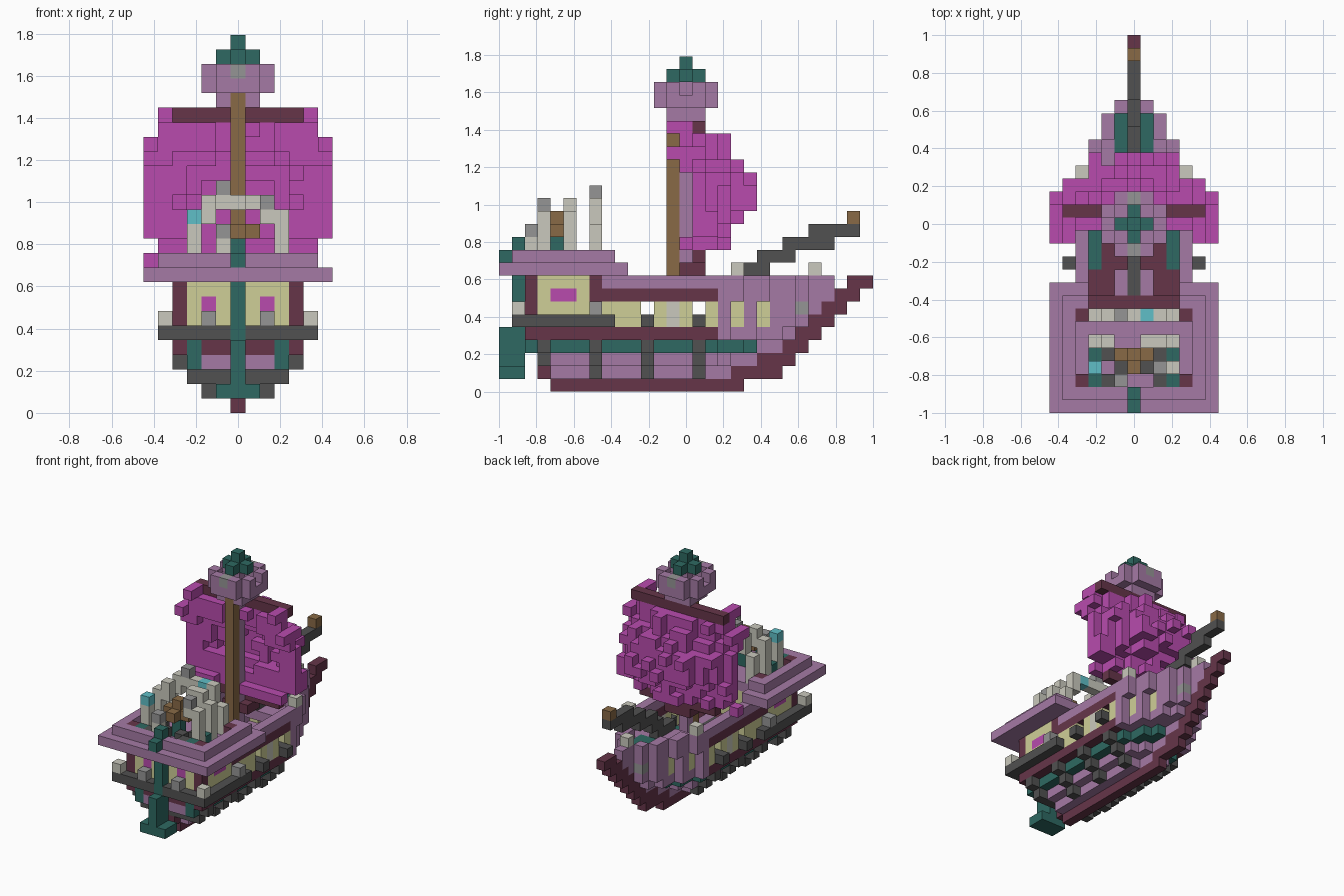
import bpy
import bmesh
import random
from mathutils import Vector

random.seed(4)
default = bpy.data.objects.get("Cube")
if default:
    bpy.data.objects.remove(default, do_unlink=True)

UNIT = 2 / 29          # edge of one block
BOW_END = 29

PALETTE = {
    "mauve": "a57aa5", "maroon": "663549", "teal": "2e6962", "charcoal": "515151",
    "magenta": "b84bae", "straw": "cfcf97", "bone": "cac9bd", "brown": "896a46",
    "cyan": "60bfc7", "grey": "959595",
}


def linear(byte):
    c = byte / 255
    return c / 12.92 if c < 0.04 else ((c + 0.055) / 1.055) ** 2.4


def make_material(name, code):
    colour = [linear(b) for b in bytes.fromhex(code)] + [1]
    mat = bpy.data.materials.new(name)
    mat.use_nodes = True
    mat.diffuse_color = colour
    mat.node_tree.nodes["Principled BSDF"].inputs["Base Color"].default_value = colour
    return mat


MATERIALS = {name: make_material(name, code) for name, code in PALETTE.items()}
blocks = {}            # (x, y, z) -> (part, colour)


def block(part, colour, x, y, z):
    blocks[x, y, z] = (part, colour)


def box(part, colour, xs, ys, zs):
    """Fill inclusive ranges; a single number means one layer."""
    spans = [(s, s) if isinstance(s, int) else s for s in (xs, ys, zs)]
    (a, b), (c, d), (e, f) = spans
    for x in range(a, b + 1):
        for y in range(c, d + 1):
            for z in range(e, f + 1):
                block(part, colour, x, y, z)


def pair(part, colour, x, ys, zs):
    """The same box on both sides."""
    box(part, colour, x, ys, zs)
    box(part, colour, -x, ys, zs)


# Hull outline: widest half-width and stem position of every layer
CAP = [0, 1, 2, 3, 4, 4, 4, 4, 4]
STEM = [4, 18, 20, 22, 23, 24, 25, 26, 26]
BOW_WINDOWS = (18, 20)


def half_width(y, z):
    # The upper bow drops straight down from the rail, with recessed windows
    gap = STEM[min(8, z + 2) if z > 3 else z] - y
    width = min(CAP[z], gap // 2 if gap > 2 else 0)
    return width - (z in (5, 6) and y in BOW_WINDOWS)


def hull_colour(x, y, z):
    if z == 3:
        return "teal" if abs(x) == 3 or y > 16 and y < 20 else "mauve"
    if z == 4:
        return "maroon" if y < 17 else "mauve"
    if z in (5, 6):
        return "straw" if y < 17 or y in BOW_WINDOWS else "mauve"
    if z == 7 and y < 17:
        return "maroon"
    return "mauve"


# Solid lower hull, hollow upper hull, foredeck
for z in range(1, 9):
    start = (4, 3, 2, 2)[z - 1] if z < 5 else 8
    for y in range(start, STEM[z]):
        w = half_width(y, z)
        for x in range(-w, w + 1):
            wall = abs(x) == w or abs(x) > half_width(y + 1, z)
            if z < 5 or wall:
                block("hull", hull_colour(x, y, z), x, y, z)
            elif z == 7 and y >= 17:
                plank = "teal" if abs(x) < 2 and y >= 20 else "mauve"
                block("foredeck", plank, x, y, z)
pair("hull", "teal", 3, 2, (3, 4))
pair("deck_trim", "teal", 3, (11, 13), 4)
pair("hull", "bone", 4, 13, (5, 6))
pair("bow_lamp", "grey", half_width(23, 6), 23, 6)

# Gun ports and guns
for y in (11, 15):
    for side in (-4, 4):
        blocks.pop((side, y, 6), None)
    pair("gun", "charcoal", 4, y, 5)
    pair("gun", "charcoal", 5, y, 5)

# Ribs
for y in (3, 7, 11, 15):
    for z in (1, 2, 3):
        if z > 1 or y > 3:
            pair("rib", "charcoal", z + 1, y, z)
box("rib", "charcoal", (-3, 3), 3, 2)

# Keel and stepped stem
box("keel", "maroon", 0, (4, 18), 0)
box("keel", "maroon", 0, 3, 1)
for z in range(1, 9):
    first = STEM[z] + (z == 8)
    last = min(BOW_END - 1, first + (3 if z == 1 else 2 if z == 2 else 1))
    box("keel", "maroon", 0, (first, last), z)

# Stern gallery and cabin
box("gallery", "charcoal", (-5, 5), (1, 8), 5)
box("gallery", "maroon", (-3, 3), 8, 5)
pair("gallery_post", "bone", 5, 1, 6)
pair("gallery_post", "grey", 5, 7, 6)
pair("gallery_post", "grey", 2, 1, 6)
box("cabin", "straw", (-4, 4), (2, 7), (6, 8))
for y in (2, 7):
    pair("cabin", "maroon", 4, y, (6, 8))
pair("cabin_window", "magenta", 4, (4, 5), 7)
pair("cabin_window", "magenta", 2, 2, 7)

# Poop deck with raised rim, open above the deck steps
box("poop_deck", "mauve", (-6, 6), (0, 9), 9)
pair("poop_rim", "mauve", 5, (1, 8), 10)
for y in (1, 8):
    box("poop_rim", "mauve", (-5, 5), y, 10)
for y in (2, 7):
    pair("poop_rim", "maroon", 4, y, 10)
for x in range(-3, 4):
    for cell in ((x, 8, 9), (x, 9, 9), (x, 8, 10)):
        blocks.pop(cell)
box("deck_steps", "mauve", (-1, 1), (9, 10), 5)
box("deck_steps", "charcoal", 0, (9, 11), 5)

# Rudder and stern post
box("rudder", "teal", 0, (0, 1), (1, 4))
box("rudder", "teal", (-1, 1), (0, 1), 1)
box("stern_post", "teal", 0, 1, (5, 11))
block("stern_post", "teal", 0, 0, 10)

# Posts, arch, lamps and helm on the poop deck
for y, top in ((3, 12), (5, 13), (7, 12)):
    pair("arch", "bone", 3, y, (10, top))
for y in (5, 7):
    pair("arch", "bone", 2, y, (13, 14))
block("arch", "bone", 3, 3, 13)
block("arch", "bone", 2, 3, 13)
block("arch", "bone", 1, 5, 14)
box("arch", "bone", (-1, 1), 7, 14)
block("lamp", "cyan", -3, 3, 13)
block("lamp", "cyan", 1, 7, 14)
block("lamp", "grey", 2, 3, 14)
block("lamp", "grey", -1, 7, 15)
box("stern_rail", "bone", -1, 2, (10, 11))
block("stern_rail", "grey", -1, 2, 12)
for y in (2, 4):
    pair("stern_rail", "teal", 3, y, 10)
    pair("deck_box", "charcoal", 2, y, 10)
pair("deck_box", "charcoal", 1, 3, 10)
box("helm", "teal", 0, 4, (10, 11))
box("helm", "brown", (-1, 1), 4, 12)
box("helm", "brown", 0, (3, 4), 12)
block("helm", "brown", 0, 4, 13)

# Billowing sail studded with raised blocks
for z in range(11, 20):
    reach = 6 if 12 <= z <= 18 else 5
    deepest = max(17, 19 - max(0, abs(z - 15) - 1))
    nearest = 15 if 12 <= z <= 16 else 14
    for x in range(-reach, reach + 1):
        limit = min(deepest, 19 if abs(x) < 4 else 17 if abs(x) < 6 else 16)
        depth = max(nearest, round(deepest - 0.6 - 3.6 * (x / 6) ** 2))
        depth = min(depth, limit)
        front = depth - 1 - (random.random() < 0.3)
        raised = depth < limit and random.random() < 0.3
        box("sail", "magenta", x, (max(nearest, front), depth + raised), z)
    middle = random.choice((-1, 0, 1))
    block("sail", "magenta", middle, deepest, z)
pair("sail", "magenta", 5, (13, 14), 20)
pair("sail", "magenta", 6, (13, 14), 18)
pair("sail", "magenta", 6, 14, 17)
block("sail", "magenta", -6, 14, 10)

# Yards, mast and masthead
box("top_yard", "maroon", (-5, 5), 15, 20)
box("bottom_yard", "maroon", (-1, 1), (14, 15), 9)
box("bottom_yard", "maroon", (-4, 4), 15, 10)
box("mast", "mauve", 0, 14, (5, 20))
box("crows_nest", "mauve", (-1, 1), (13, 15), 21)
box("mast", "brown", 0, 13, (5, 21))
for x in range(-2, 3):
    for y in range(-2, 3):
        if max(abs(x), abs(y)) == 2 and abs(x) + abs(y) < 4:
            box("crows_nest", "mauve", x, 14 + y, (22, 23 if y else 22))
box("masthead", "mauve", 0, 14, (22, 23))
for y in (12, 16):
    block("crows_nest", "grey", 0, y, 23)
for step in (-1, 0, 1):
    block("masthead", "teal", step, 14, 24)
    block("masthead", "teal", 0, 14 + step, 24)
block("masthead", "teal", 0, 14, 25)

# Bowsprit and bow lanterns
for z, y0, y1 in ((8, 17, 19), (9, 19, 20), (10, 20, 22), (11, 22, 25), (12, 24, 27)):
    box("bowsprit", "charcoal", 0, (y0, y1), z)
block("bowsprit", "brown", 0, 27, 13)
pair("bow_lantern", "bone", 4, 18, 9)
block("bow_lantern", "bone", 0, 24, 9)

# Turn the blocks into one mesh per part, keeping only exposed faces
AXES = [Vector(v) for v in ((1, 0, 0), (0, 1, 0), (0, 0, 1))]


def build(part):
    bm = bmesh.new()
    slots = []
    for cell, (owner, colour) in blocks.items():
        if owner != part:
            continue
        if colour not in slots:
            slots.append(colour)
        centre = Vector(cell) + Vector((0, 0.5 - BOW_END / 2, 0.5))
        for i, axis in enumerate(AXES):
            u, v = AXES[i - 2] / 2, AXES[i - 1] / 2
            for sign in (1, -1):
                if tuple(int(c) for c in Vector(cell) + axis * sign) in blocks:
                    continue
                mid = centre + axis * sign / 2
                ring = [mid - u - v, mid + u - v, mid + u + v, mid - u + v][::sign]
                face = bm.faces.new([bm.verts.new(p * UNIT) for p in ring])
                face.material_index = slots.index(colour)
    bmesh.ops.remove_doubles(bm, verts=bm.verts, dist=UNIT / 100)
    mesh = bpy.data.meshes.new(part)
    bm.to_mesh(mesh)
    bm.free()
    for colour in slots:
        mesh.materials.append(MATERIALS[colour])
    bpy.context.collection.objects.link(bpy.data.objects.new(part, mesh))


for part in sorted({owner for owner, _ in blocks.values()}):
    build(part)
